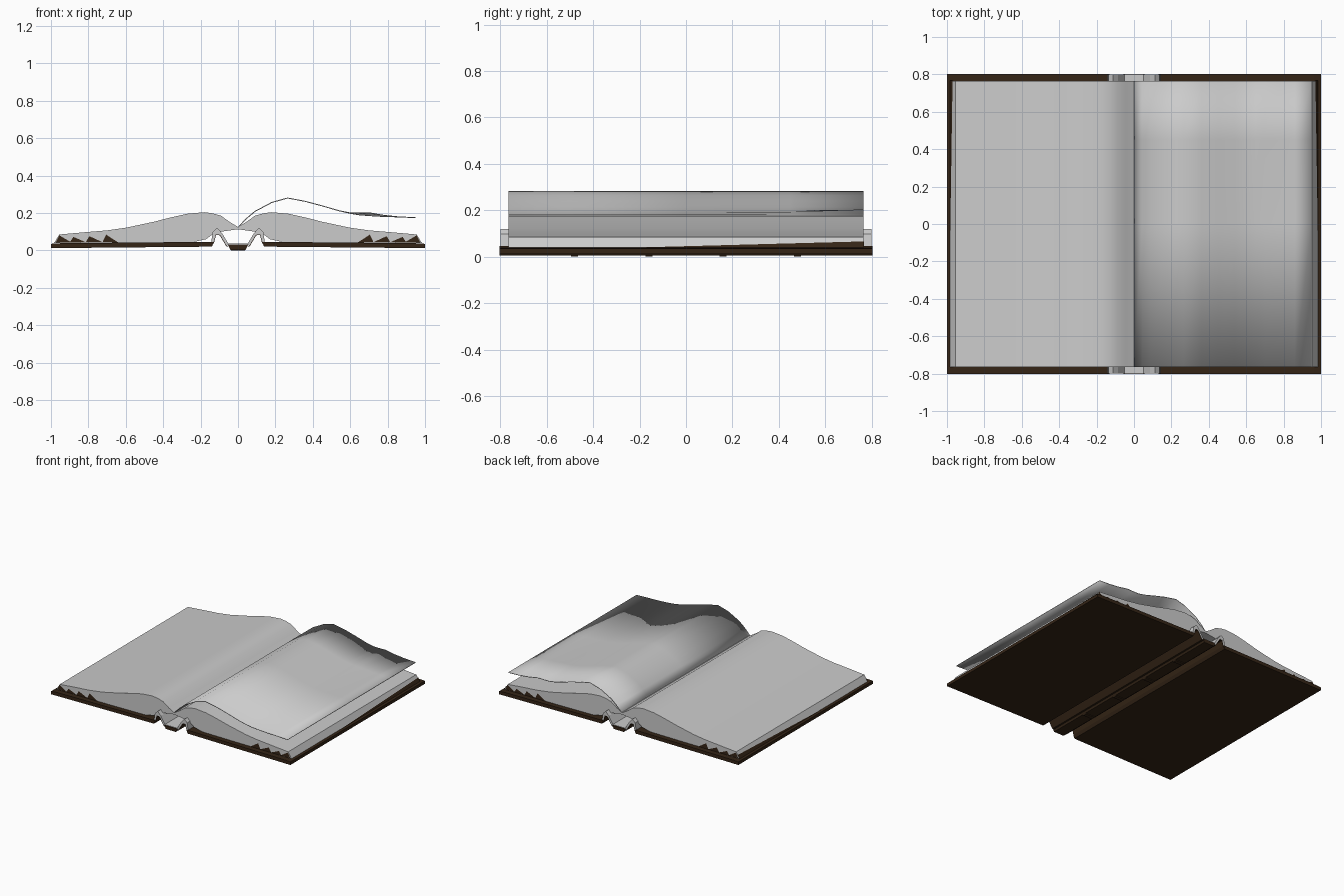
import bpy, bmesh, math

if "Cube" in bpy.data.objects:
    bpy.data.objects.remove(bpy.data.objects["Cube"])

leather = bpy.data.materials.new("dark_leather")
leather.diffuse_color = (0.035, 0.018, 0.008, 1)
leather.use_nodes = True
leather.node_tree.nodes["Principled BSDF"].inputs["Base Color"].default_value = leather.diffuse_color


def finish(name, bm, mat=None, smooth=False):
    bmesh.ops.recalc_face_normals(bm, faces=bm.faces[:])
    me = bpy.data.meshes.new(name)
    bm.to_mesh(me)
    bm.free()
    ob = bpy.data.objects.new(name, me)
    bpy.context.collection.objects.link(ob)
    if mat:
        me.materials.append(mat)
    if smooth:
        bpy.ops.object.select_all(action='DESELECT')
        ob.select_set(True)
        bpy.context.view_layer.objects.active = ob
        bpy.ops.object.shade_smooth_by_angle(angle=math.radians(30))
    return ob


def extrude(name, profile, y0, y1, mat=None, side=1, smooth=False):
    """Closed XZ profile extruded along y; side=-1 mirrors it in x."""
    bm = bmesh.new()
    a = [bm.verts.new((side * x, y0, z)) for x, z in profile]
    b = [bm.verts.new((side * x, y1, z)) for x, z in profile]
    bm.faces.new(a)
    bm.faces.new(b)
    for i in range(len(a)):
        j = (i + 1) % len(a)
        bm.faces.new((a[i], a[j], b[j], b[i]))
    return finish(name, bm, mat, smooth)


board = [(0.14, 0.02), (1, 0.012), (1, 0.035), (0.96, 0.038), (0.13, 0.046)]
page_top = [(0, 0.125), (0.045, 0.152), (0.09, 0.185), (0.135, 0.198), (0.18, 0.204),
            (0.27, 0.196), (0.36, 0.176), (0.45, 0.153), (0.6, 0.121),
            (0.7, 0.107), (0.82, 0.097), (0.955, 0.085)]
page_under = [(0.983, 0.04), (0.24, 0.044), (0.17, 0.06), (0.13, 0.09), (0.09, 0.1), (0, 0.113)]

# hinge: grey liner above, leather underneath
liner = [(0.05, 0.033), (0.085, 0.092), (0.112, 0.12), (0.135, 0.098), (0.143, 0.045),
         (0.13, 0.045), (0.12, 0.084), (0.105, 0.086), (0.095, 0.082), (0.06, 0.024)]
skin = [(0.045, 0.02), (0.06, 0.024), (0.095, 0.082), (0.105, 0.086), (0.12, 0.084), (0.13, 0.045),
        (0.14, 0.02), (0.128, 0.042), (0.118, 0.081), (0.105, 0.083), (0.097, 0.079), (0.062, 0.021)]

for side, label in ((-1, "left"), (1, "right")):
    extrude(label + "_cover_board", board, -0.803, 0.803, leather, side)
    extrude(label + "_page_block", page_top + page_under, -0.765, 0.765, None, side, True)
    extrude(label + "_hinge_liner", liner, -0.8, 0.8, None, side)
    extrude(label + "_hinge_leather", skin, -0.799, 0.799, leather, side)

    # dark ragged teeth at the outer corners of the page ends
    bm = bmesh.new()
    for y in (-0.767, 0.767):
        for x0, x1, h in ((0.64, 0.705, 0.084), (0.72, 0.795, 0.076),
                          (0.81, 0.88, 0.072), (0.89, 0.955, 0.08)):
            bm.faces.new([bm.verts.new((side * x, y, z))
                          for x, z in ((x0, 0.042), (x1, h), (x1 + 0.02, 0.042))])
    # leather wedge along the fore edge
    bm.faces.new([bm.verts.new((side * x, y, z)) for x, y, z in
                  ((0.985, -0.2, 0.04), (0.985, 0.767, 0.04), (0.970, 0.767, 0.066))])
    finish(label + "_page_edge_teeth", bm, leather)

# spine with raised bands
extrude("spine", [(-0.055, 0.032), (-0.042, 0.006), (0.042, 0.006), (0.055, 0.032)],
        -0.803, 0.803, leather)
extrude("spine_liner", [(-0.053, 0.033), (0.053, 0.033), (0.053, 0.036), (-0.053, 0.036)], -0.8, 0.8)
for i in range(4):
    y = -0.48 + 0.32 * i
    extrude("spine_band", [(-0.046, 0.012), (-0.038, 0), (0.038, 0), (0.046, 0.012)],
            y - 0.015, y + 0.015, leather)

# lifted loose page, slightly rippled toward the back edge
curve = [(0.003, 0.126), (0.045, 0.17), (0.09, 0.208), (0.18, 0.256), (0.265, 0.28), (0.36, 0.262),
         (0.45, 0.238), (0.54, 0.212), (0.6, 0.198), (0.65, 0.19), (0.7, 0.186),
         (0.78, 0.181), (0.86, 0.179), (0.95, 0.175)]
ripple = {0.6: 0.002, 0.65: 0.01, 0.7: 0.015, 0.78: 0.006}
bm = bmesh.new()
rows = []
for y, k in ((-0.765, 0), (0, 0), (0.45, 0.3), (0.765, 1)):
    rows.append([bm.verts.new((x, y, z + k * ripple.get(x, 0))) for x, z in curve])
for r, s in zip(rows, rows[1:]):
    for i in range(len(curve) - 1):
        bm.faces.new((r[i], r[i + 1], s[i + 1], s[i]))
page = finish("loose_page", bm, None, True)
thick = page.modifiers.new("thickness", 'SOLIDIFY')
thick.thickness = 0.005
thick.offset = 0
